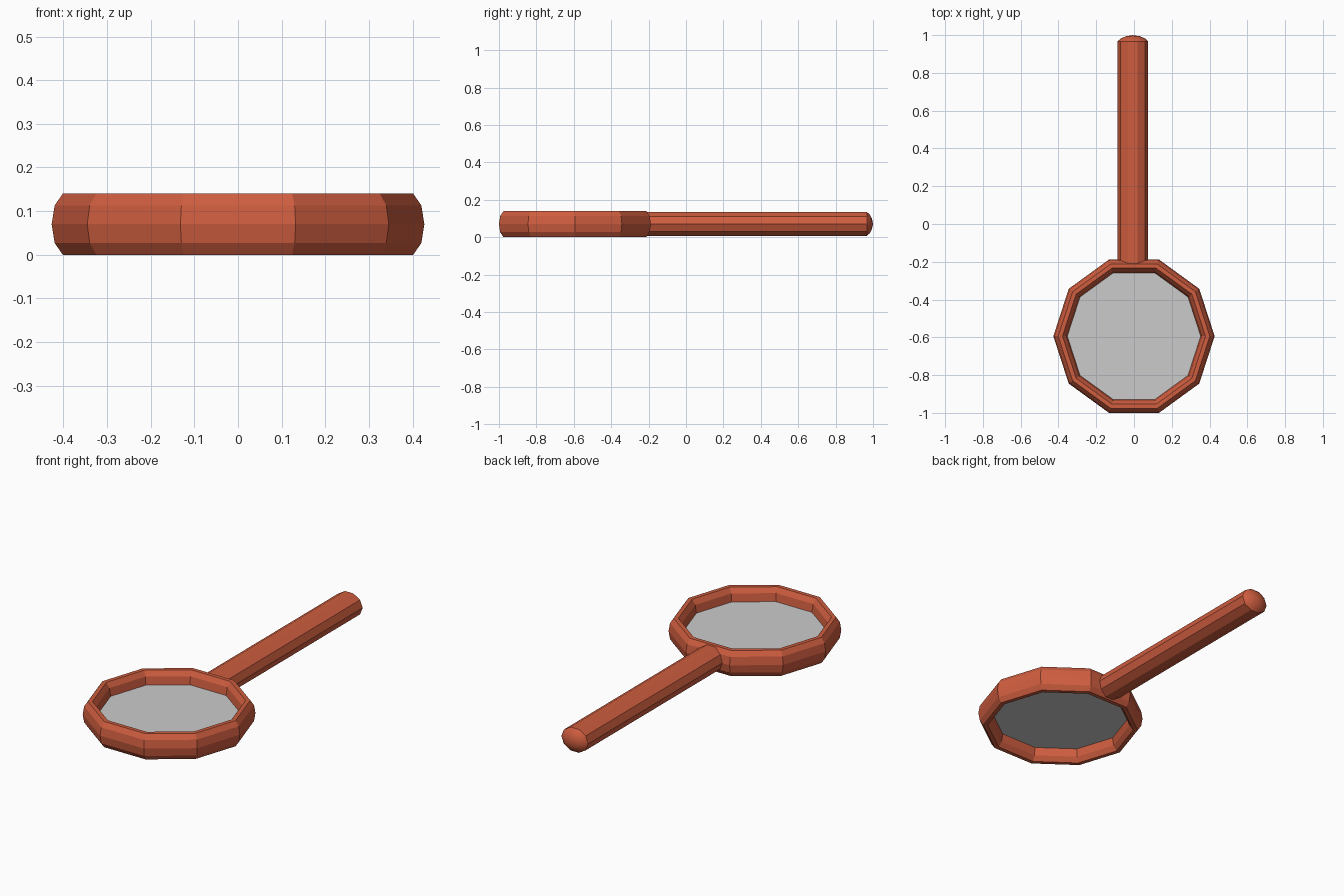
import bpy, bmesh
from math import sin, cos, pi
from mathutils import Vector

if "Cube" in bpy.data.objects:
    bpy.data.objects.remove(bpy.data.objects["Cube"])

N = 10
CENTRE = Vector((0, -0.594, 0.07))

red = bpy.data.materials.new("red")
red.diffuse_color = (0.62, 0.11, 0.05, 1)
red.use_nodes = True
red.node_tree.nodes["Principled BSDF"].inputs["Base Color"].default_value = red.diffuse_color


def ellipse(a, b):
    return [(a * cos(2 * pi * i / N), b * sin(2 * pi * i / N)) for i in range(N)]


def bridge(bm, r0, r1):
    for i in range(len(r0)):
        j = (i + 1) % len(r0)
        bm.faces.new((r0[i], r0[j], r1[j], r1[i]))


def finish(bm, name, mat=None):
    bmesh.ops.recalc_face_normals(bm, faces=bm.faces)
    me = bpy.data.meshes.new(name)
    bm.to_mesh(me)
    bm.free()
    ob = bpy.data.objects.new(name, me)
    bpy.context.collection.objects.link(ob)
    if mat:
        me.materials.append(mat)
    return ob


# rim: ten-sided ring with a tall, narrow ten-sided section
bm = bmesh.new()
rings = []
for k in range(N):
    t = 2 * pi * k / N
    rings.append([bm.verts.new(CENTRE + Vector(((0.39 + r) * cos(t), (0.39 + r) * sin(t), z)))
                  for r, z in ellipse(0.037, 0.0736)])
for k in range(N):
    bridge(bm, rings[k], rings[(k + 1) % N])
finish(bm, "rim", red)

# lens: flat sheet across the middle of the rim
bm = bmesh.new()
bm.faces.new([bm.verts.new(CENTRE + Vector((x, y, 0))) for x, y in ellipse(0.362, 0.362)])
finish(bm, "lens")

# handle: ten-sided bar with a shallow rounded end
bm = bmesh.new()
profile = [(-0.215, 1), (0.967, 1), (0.983, 0.78), (0.994, 0.45)]
rings = [[bm.verts.new((-0.006 + x * s, y, 0.071 + z * s)) for x, z in ellipse(0.081, 0.067)]
         for y, s in profile]
for r0, r1 in zip(rings, rings[1:]):
    bridge(bm, r0, r1)
bm.faces.new(rings[0])
tip = bm.verts.new((-0.006, 1.0, 0.071))
for i in range(N):
    bm.faces.new((rings[-1][i], rings[-1][(i + 1) % N], tip))
for f in bm.faces:
    f.smooth = f.calc_center_median().y > 0.967
handle = finish(bm, "handle", red)
# keep the bar and the edge of its end crisp
for e in handle.data.edges:
    a, b = (handle.data.vertices[v].co.y for v in e.vertices)
    e.use_edge_sharp = max(a, b) < 0.97
